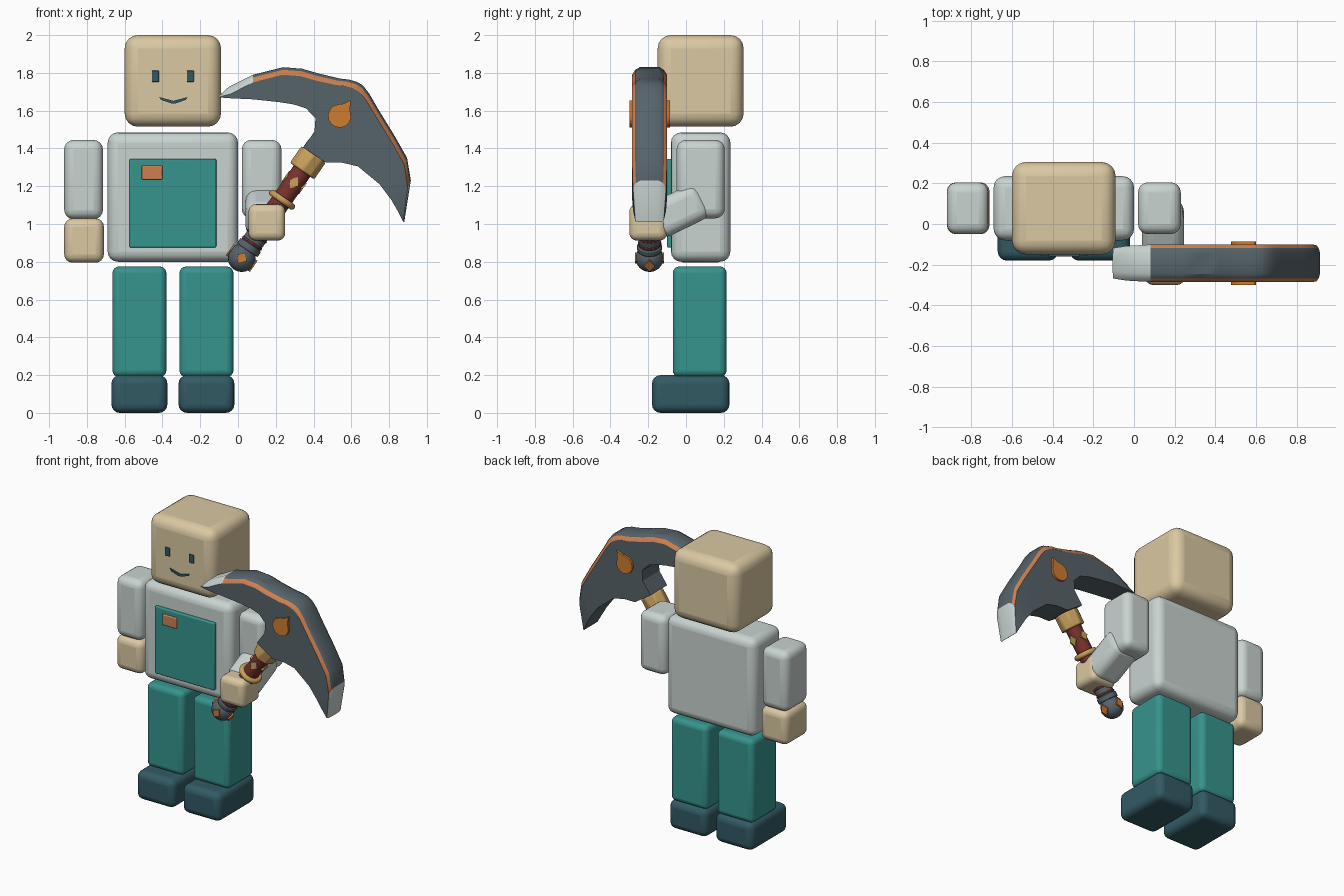
import bpy, bmesh, math
from mathutils import Matrix, Vector

old = bpy.data.objects.get("Cube")
if old:
    bpy.data.objects.remove(old, do_unlink=True)


def material(name, rgb):
    col = [(c / 255 / 12.92) if c < 11 else ((c / 255 + 0.055) / 1.055) ** 2.4 for c in rgb] + [1]
    m = bpy.data.materials.new(name)
    m.use_nodes = True
    m.diffuse_color = col
    m.node_tree.nodes["Principled BSDF"].inputs["Base Color"].default_value = col
    return m


cream = material("cream skin", (218, 200, 162))
grey = material("pale grey", (200, 211, 208))
teal = material("teal cloth", (54, 148, 141))
dark = material("dark teal", (50, 90, 100))
slate = material("slate metal", (86, 99, 106))
orange = material("orange emblem", (205, 124, 48))
copper = material("copper trim", (206, 128, 80))
red = material("dark red", (122, 50, 44))
gold = material("gold", (200, 160, 92))


def finish(ob, name, mat, angle=35):
    ob.name = name
    if mat:
        ob.data.materials.append(mat)
    bpy.ops.object.select_all(action='DESELECT')
    ob.select_set(True)
    bpy.context.view_layer.objects.active = ob
    bpy.ops.object.shade_smooth_by_angle(angle=math.radians(angle))
    return ob


def block(name, x, y, z, mat, bevel, tilt=0):
    """Rounded box from x, y and z ranges."""
    lo, hi = Vector((x[0], y[0], z[0])), Vector((x[1], y[1], z[1]))
    bpy.ops.mesh.primitive_cube_add(size=1, location=(lo + hi) / 2)
    ob = bpy.context.object
    ob.data.transform(Matrix.Diagonal((*(hi - lo), 1)))
    ob.rotation_euler.x = math.radians(tilt)
    mod = ob.modifiers.new("round", 'BEVEL')
    mod.width, mod.segments = bevel, 4
    return finish(ob, name, mat, 50)


def mesh_object(name, bm):
    bmesh.ops.recalc_face_normals(bm, faces=bm.faces)
    me = bpy.data.meshes.new(name)
    bm.to_mesh(me)
    bm.free()
    ob = bpy.data.objects.new(name, me)
    bpy.context.collection.objects.link(ob)
    return ob


def prism(name, pts, half, mat, loc, rot=None):
    """Outline in x and z, extruded to both sides along y."""
    bm = bmesh.new()
    a = [bm.verts.new((x, -half, z)) for x, z in pts]
    b = [bm.verts.new((x, half, z)) for x, z in pts]
    bm.faces.new(a)
    bm.faces.new(b[::-1])
    for i in range(len(pts)):
        j = (i + 1) % len(pts)
        bm.faces.new((a[i], a[j], b[j], b[i]))
    ob = mesh_object(name, bm)
    ob.matrix_world = Matrix.Translation(loc) @ (rot or Matrix())
    return finish(ob, name, mat)


# Body
block("head", (-0.6, -0.09), (-0.15, 0.305), (1.515, 2), cream, 0.07)
block("torso", (-0.69, 0), (-0.08, 0.235), (0.8, 1.485), grey, 0.055)
block("apron", (-0.575, -0.115), (-0.1, -0.06), (0.875, 1.345), teal, 0.008)
block("badge", (-0.51, -0.4), (-0.112, -0.09), (1.235, 1.31), copper, 0.006)
block("right_arm", (-0.92, -0.715), (-0.05, 0.205), (1.025, 1.445), grey, 0.05)
block("right_hand", (-0.92, -0.71), (-0.05, 0.205), (0.795, 1.03), cream, 0.045)
block("left_arm", (0.02, 0.23), (-0.05, 0.205), (1.03, 1.445), grey, 0.05)
block("left_forearm", (0.04, 0.245), (-0.19, 0.11), (0.97, 1.17), grey, 0.055, 26)
block("left_hand", (0.055, 0.25), (-0.3, -0.1), (0.912, 1.105), cream, 0.04)
for side, x in (("right", -0.522), ("left", -0.167)):
    block(side + "_leg", (x - 0.143, x + 0.143), (-0.07, 0.215), (0.19, 0.775), teal, 0.035)
    block(side + "_foot", (x - 0.148, x + 0.148), (-0.18, 0.23), (0, 0.2), dark, 0.045)

# Face
for side, x in (("right", -0.437), ("left", -0.252)):
    block(side + "_eye", (x - 0.019, x + 0.019), (-0.158, -0.149), (1.752, 1.812), dark, 0.004)
prism("mouth", [(-0.075, 0.012), (0, -0.008), (0.075, 0.012), (0.065, -0.003),
                (0.01, -0.022), (-0.01, -0.022), (-0.065, -0.003)], 0.006, dark, (-0.342, -0.153, 1.66))

# Weapon blade: stations pairing the outer edge with the inner edge, and half thickness
MID = -0.193
stations = [
    ((-0.105, 1.675), (-0.1, 1.67), 0.075), ((-0.05, 1.725), (-0.03, 1.665), 0.085),
    ((0.08, 1.79), (0.08, 1.66), 0.092), ((0.24, 1.83), (0.22, 1.645), 0.092),
    ((0.34, 1.822), (0.295, 1.633), 0.092), ((0.425, 1.797), (0.36, 1.612), 0.092),
    ((0.54, 1.77), (0.41, 1.56), 0.092), ((0.585, 1.765), (0.405, 1.49), 0.092),
    ((0.63, 1.752), (0.345, 1.405), 0.092), ((0.66, 1.735), (0.465, 1.325), 0.092),
    ((0.695, 1.69), (0.55, 1.325), 0.092), ((0.735, 1.62), (0.635, 1.305), 0.092),
    ((0.83, 1.465), (0.75, 1.21), 0.092), ((0.895, 1.35), (0.81, 1.13), 0.092),
    ((0.915, 1.23), (0.842, 1.075), 0.088), ((0.88, 1.01), (0.872, 1.015), 0.075)]
bm = bmesh.new()
rings = []
for outer, inner, d in stations:
    o, i = Vector(outer), Vector(inner)
    span = (i - o).length
    step = (i - o) / span
    face = o + step * min(0.04, span * 0.6)
    edge = o + step * min(0.014, span * 0.2)
    half = [(i, d), (face, d), (edge, d - 0.016), (o, d - 0.04)]
    loop = [(p, -w) for p, w in half] + [(p, w) for p, w in half[::-1]]
    rings.append([bm.verts.new((p.x, MID + w, p.y)) for p, w in loop])
last = len(rings) - 2
for s in range(last + 1):
    for k in range(8):
        n = (k + 1) % 8
        f = bm.faces.new((rings[s][k], rings[s][n], rings[s + 1][n], rings[s + 1][k]))
        tip = s < 2 or s == last
        f.material_index = 2 if tip and 0 < k < 6 else 1 if k in (1, 5) else 0
for ring in (rings[0], rings[-1]):
    bm.faces.new(ring).material_index = 2
blade = mesh_object("blade", bm)
for m in (slate, copper, grey):
    blade.data.materials.append(m)
finish(blade, "blade", None, 30)

# Teardrop emblem through both faces
drop = [(0.062 * math.cos(math.radians(a)), 0.062 * math.sin(math.radians(a)))
        for a in range(100, 351, 25)] + [(0.055, 0.03), (0.058, 0.083), (0.02, 0.065)]
prism("emblem", drop, 0.107, orange, (0.538, MID, 1.572))

# Handle parts placed along a slanted axis
TILT = Matrix.Rotation(math.atan2(0.35, 0.505), 4, 'Y')
BASE = Vector((0.02, MID, 0.82))


def along(s):
    return BASE + TILT @ Vector((0, 0, s))


def rod(name, s0, s1, r, mat, sides=16, bevel=0.006):
    bpy.ops.mesh.primitive_cylinder_add(vertices=sides, radius=r, depth=s1 - s0)
    ob = bpy.context.object
    ob.matrix_world = Matrix.Translation(along((s0 + s1) / 2)) @ TILT
    mod = ob.modifiers.new("soften", 'BEVEL')
    mod.width, mod.segments = bevel, 2
    return finish(ob, name, mat)


bpy.ops.mesh.primitive_uv_sphere_add(segments=20, ring_count=12, radius=0.074, location=BASE)
finish(bpy.context.object, "pommel", slate, 60)
rod("pommel_ring", 0.05, 0.085, 0.066, slate)
rod("lower_grip", 0.06, 0.2, 0.058, slate)
for n, s in enumerate((0.09, 0.135)):
    rod(f"grip_band_{n + 1}", s, s + 0.012, 0.062, red, bevel=0.003)
rod("shaft", 0.2, 0.6, 0.053, red)
rod("collar", 0.56, 0.668, 0.08, gold, 8, 0.01)
rod("neck_core", 0.64, 0.72, 0.068, slate, 8)

bpy.ops.mesh.primitive_torus_add(major_radius=0.062, minor_radius=0.018,
                                 major_segments=24, minor_segments=10)
guard = bpy.context.object
guard.matrix_world = Matrix.Translation(along(0.375)) @ TILT
finish(guard, "guard_ring", gold, 60)

# Diamond inlays
diamond = [(0.03, 0), (0, 0.036), (-0.03, 0), (0, -0.036)]
for n in range(2):
    turn = TILT @ Matrix.Rotation(n * math.pi / 2, 4, 'Z')
    prism(f"pommel_inlay_{n + 1}", diamond, 0.077, orange, BASE, turn)
    prism(f"shaft_inlay_{n + 1}", diamond, 0.057, gold, along(0.485), turn)
